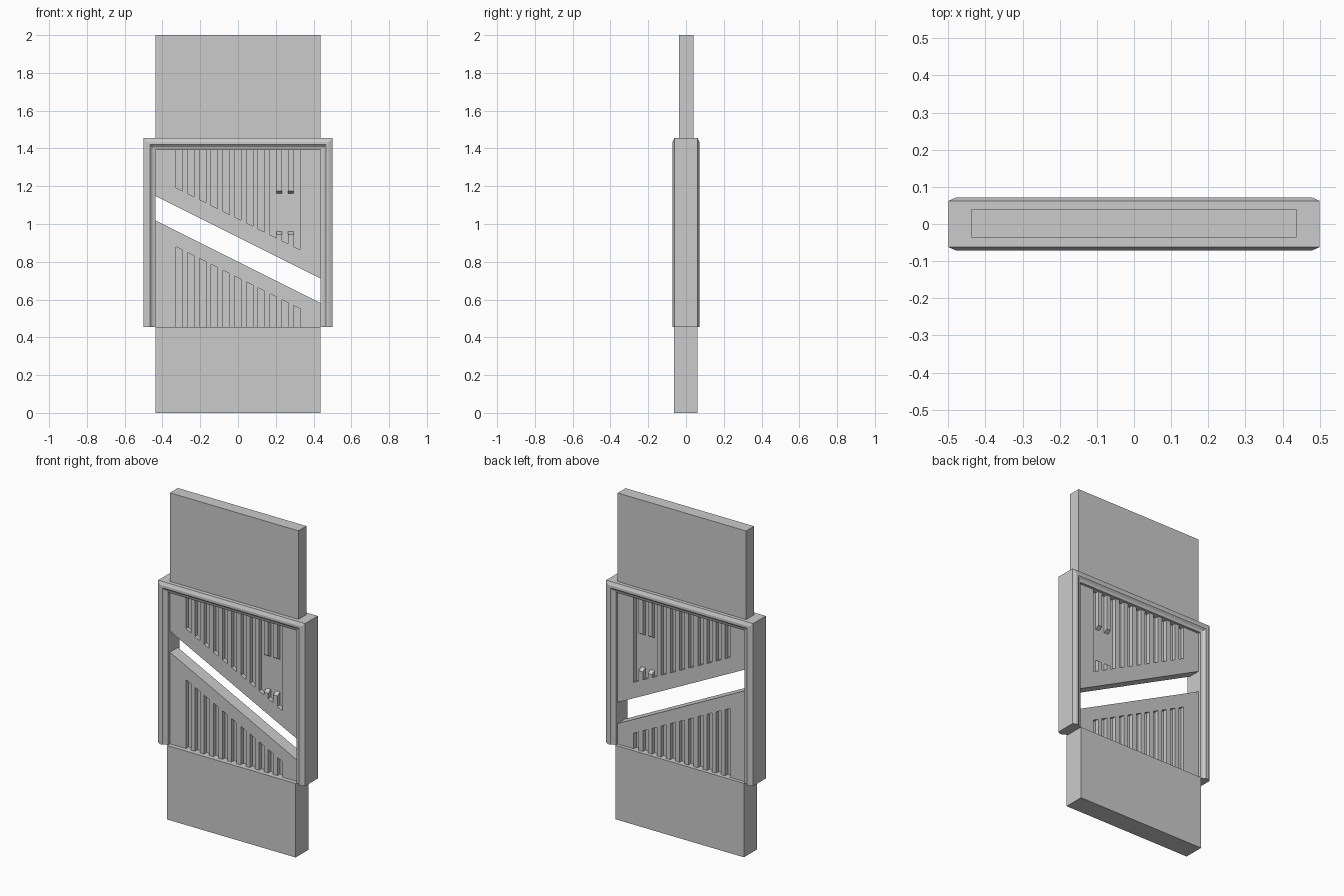
import bpy, bmesh

cube = bpy.data.objects.get("Cube")
if cube:
    bpy.data.objects.remove(cube, do_unlink=True)

HALF_W = 0.4375                 # half width of the plates
BACK, FRONT = 0.04, -0.037      # plate faces
DEPTH = 0.025                   # groove depth
SLOPE = -0.5                    # slant of the diagonal gap
BASE_Z, TOP_Z = 0.455, 1.455    # frame extent


def finish(name, bm):
    bmesh.ops.recalc_face_normals(bm, faces=bm.faces)
    mesh = bpy.data.meshes.new(name)
    bm.to_mesh(mesh)
    bm.free()
    obj = bpy.data.objects.new(name, mesh)
    bpy.context.collection.objects.link(obj)
    return obj


def add_prism(bm, ring_a, ring_b):
    a = [bm.verts.new(p) for p in ring_a]
    b = [bm.verts.new(p) for p in ring_b]
    bm.faces.new(a)
    bm.faces.new(b[::-1])
    for i in range(len(a)):
        j = (i + 1) % len(a)
        bm.faces.new((a[i], b[i], b[j], a[j]))


def add_slab(bm, outline, y0, y1):
    """Extrude an x-z outline along y."""
    add_prism(bm, [(x, y0, z) for x, z in outline], [(x, y1, z) for x, z in outline])


def slab(name, outline, y0, y1):
    bm = bmesh.new()
    add_slab(bm, outline, y0, y1)
    return finish(name, bm)


def slanted(x0, x1, flat_z, mid_z):
    """Outline with one level end and one slanted end."""
    return [(x0, flat_z), (x1, flat_z), (x1, mid_z + SLOPE * x1), (x0, mid_z + SLOPE * x0)]


def carve(obj, cutter):
    cutter.hide_render = True
    mod = obj.modifiers.new("carve", 'BOOLEAN')
    mod.operation = 'DIFFERENCE'
    mod.solver = 'EXACT'
    mod.object = cutter
    bpy.context.view_layer.objects.active = obj
    bpy.ops.object.modifier_apply(modifier=mod.name)
    bpy.data.objects.remove(cutter, do_unlink=True)


def groove_cutter(flat_z, mid_z):
    bm = bmesh.new()
    for i in range(11):
        x = -0.329 + 0.0623 * i
        outline = slanted(x, x + 0.034, flat_z, mid_z)
        add_slab(bm, outline, FRONT - 0.02, FRONT + DEPTH)
        add_slab(bm, outline, BACK - DEPTH, BACK + 0.02)
    return finish("groove_cutter", bm)


def pocket_cutter():
    """Recess joining the last three grooves, with bevelled ends."""
    bm = bmesh.new()
    for face, out in ((FRONT, -1), (BACK, 1)):
        floor, outer = face - out * DEPTH, face + out * 0.02
        ring = [(floor, 0.96), (face, 0.945), (outer, 0.945),
                (outer, 1.176), (face, 1.176), (floor, 1.161)]
        add_prism(bm, [(0.17, y, z) for y, z in ring], [(0.327, y, z) for y, z in ring])
    return finish("pocket_cutter", bm)


# Upper plate, running up through the frame
upper_plate = slab("upper_plate", slanted(-HALF_W, HALF_W, 2.0, 0.93), FRONT, BACK)
carve(upper_plate, groove_cutter(1.42, 1.028))
carve(upper_plate, pocket_cutter())

# Lower grooved plate
lower_plate = slab("lower_plate", slanted(-HALF_W, HALF_W, BASE_Z - 0.02, 0.80), FRONT, BACK)
carve(lower_plate, groove_cutter(BASE_Z - 0.04, 0.715))

# Thick lower block
slab("lower_block", [(-HALF_W, 0), (HALF_W, 0), (HALF_W, BASE_Z), (-HALF_W, BASE_Z)],
     -0.064, 0.061)

# Three-sided mitred frame: (inset, half depth) section swept up, across and down
half = [(0, 0.062), (0.02, 0.071), (0.035, 0.071), (0.047, 0.06), (0.062, 0.055)]
section = half + [(u, -y) for u, y in reversed(half)]
bm = bmesh.new()
rings = []
for side, top in ((-1, False), (-1, True), (1, True), (1, False)):
    rings.append([bm.verts.new((side * (0.5 - u), y, TOP_Z - u if top else BASE_Z))
                  for u, y in section])
for a, b in zip(rings, rings[1:]):
    for i in range(len(section)):
        j = (i + 1) % len(section)
        bm.faces.new((a[i], a[j], b[j], b[i]))
bm.faces.new(rings[0])
bm.faces.new(rings[-1])
finish("frame", bm)
